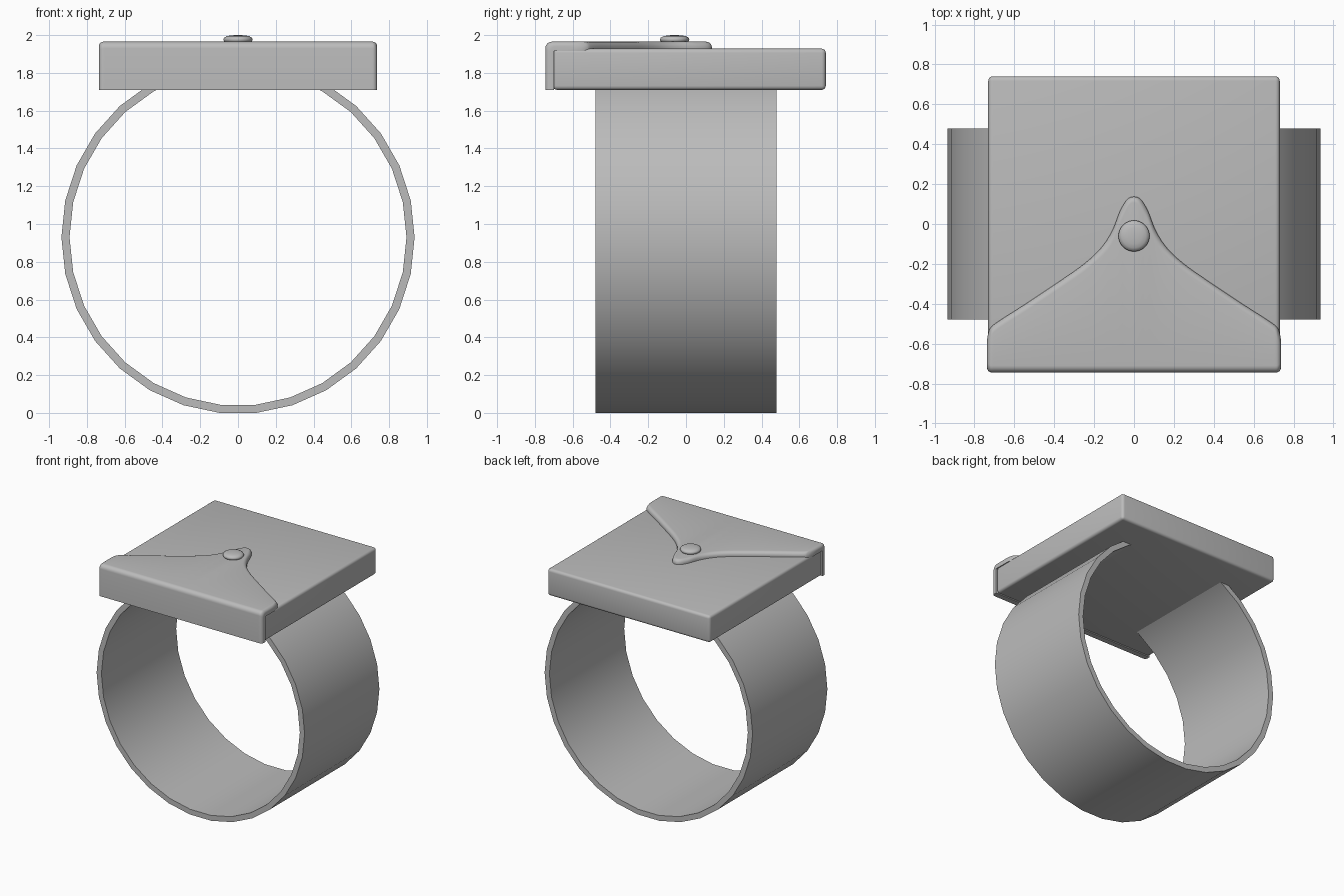
import bpy, bmesh, math

if "Cube" in bpy.data.objects:
    bpy.data.objects.remove(bpy.data.objects["Cube"])

metal = bpy.data.materials.new("grey metal")
metal.diffuse_color = (0.5, 0.5, 0.5, 1)
metal.use_nodes = True
metal.node_tree.nodes["Principled BSDF"].inputs["Base Color"].default_value = metal.diffuse_color


def finish(obj, name, angle=35):
    obj.name = name
    obj.data.materials.clear()
    obj.data.materials.append(metal)
    bpy.ops.object.select_all(action='DESELECT')
    obj.select_set(True)
    bpy.context.view_layer.objects.active = obj
    bpy.ops.object.shade_smooth_by_angle(angle=math.radians(angle))
    return obj


def loft(name, sections, closed=False, angle=35):
    """Skin a row of closed cross-sections, capping the ends when open."""
    bm = bmesh.new()
    rows = [[bm.verts.new(p) for p in s] for s in sections]
    n = len(rows[0])
    pairs = list(zip(rows, rows[1:])) + ([(rows[-1], rows[0])] if closed else [])
    for a, b in pairs:
        for i in range(n):
            j = (i + 1) % n
            bm.faces.new((a[i], a[j], b[j], b[i]))
    if not closed:
        bm.faces.new(rows[0])
        bm.faces.new(rows[-1])
    bmesh.ops.recalc_face_normals(bm, faces=bm.faces)
    mesh = bpy.data.meshes.new(name)
    bm.to_mesh(mesh)
    bm.free()
    obj = bpy.data.objects.new(name, mesh)
    bpy.context.collection.objects.link(obj)
    return finish(obj, name, angle)


# Finger band: a 30-sided hoop with a flat rectangular section
OUT, INN, HALF = 0.935, 0.892, 0.48
band = []
for k in range(30):
    c, s = math.cos(k * math.tau / 30), math.sin(k * math.tau / 30)
    band.append([(r * c, y, 0.93 + r * s) for r, y in
                 ((OUT, -HALF), (OUT, HALF), (INN, HALF), (INN, -HALF))])
loft("band", band, closed=True)

# Square plate on top of the band
bpy.ops.mesh.primitive_cube_add(size=1, location=(0, 0.0175, 1.819))
plate = bpy.context.object
plate.scale = (1.462, 1.445, 0.218)
bpy.ops.object.transform_apply(location=False, rotation=False, scale=True)
bev = plate.modifiers.new("soft edges", 'BEVEL')
bev.width, bev.segments = 0.022, 4
bpy.ops.object.modifier_apply(modifier=bev.name)
finish(plate, "plate")

# Flap edge: half outline from the tip to the side, smoothed
EDGE = [(0, .137), (.035, .122), (.07, .065), (.11, -.035), (.165, -.12), (.25, -.2),
        (.37, -.285), (.55, -.405), (.69, -.495), (.725, -.53), (.737, -.58)]


def spline(pts, steps=5):
    ext = [(-pts[1][0], pts[1][1])] + pts + [pts[-1]]
    out = []
    for a, b, c, d in zip(ext, ext[1:], ext[2:], ext[3:]):
        for k in range(steps):
            t = k / steps
            out.append(tuple(0.5 * (2 * q + (r - p) * t + (2 * p - 5 * q + 4 * r - s) * t * t
                                    + (3 * q - p - 3 * r + s) * t ** 3)
                             for p, q, r, s in zip(a, b, c, d)))
    return out + [pts[-1]]


def flap_section(x, e, slope):
    """Folded strip at x: up the front, over the fold, back to edge e."""
    near = max(0, abs(x) - 0.712) / 0.025
    drop = 0.025 * (1 - math.sqrt(max(0, 1 - near * near)))
    front, top, r = -0.745 + drop, 1.965 - drop, 0.035
    roll = min(0.03 * math.hypot(1, slope), 0.06)
    pts = [(front, 1.709)]
    for k in range(7):
        a = k * math.pi / 12
        pts.append((front + r - r * math.cos(a), top - r + r * math.sin(a)))
    h = min(0.03, top - 1.925)
    for k in range(7):
        a = k * math.pi / 12
        pts.append((e - roll + roll * math.sin(a), top - h + h * math.cos(a)))
    pts += [(e, 1.915), (-0.70, 1.915), (-0.70, 1.709)]
    return [(x, y, z) for y, z in pts]


half = spline(EDGE)
outline = [(-x, y) for x, y in reversed(half[1:])] + half
flap = []
for i, (x, e) in enumerate(outline):
    p, q = outline[max(0, i - 1)], outline[min(len(outline) - 1, i + 1)]
    flap.append(flap_section(x, e, (q[1] - p[1]) / max(1e-4, q[0] - p[0])))
loft("folded_flap", flap, angle=50)

# Domed rivet holding the flap tip
rings = [(0.06, 1.955), (0.073, 1.966), (0.078, 1.976), (0.074, 1.986),
         (0.06, 1.994), (0.04, 1.998), (0.015, 2.0)]
loft("rivet", [[(r * math.cos(k * math.tau / 32), -0.06 + r * math.sin(k * math.tau / 32), z)
                for k in range(32)] for r, z in rings], angle=60)
